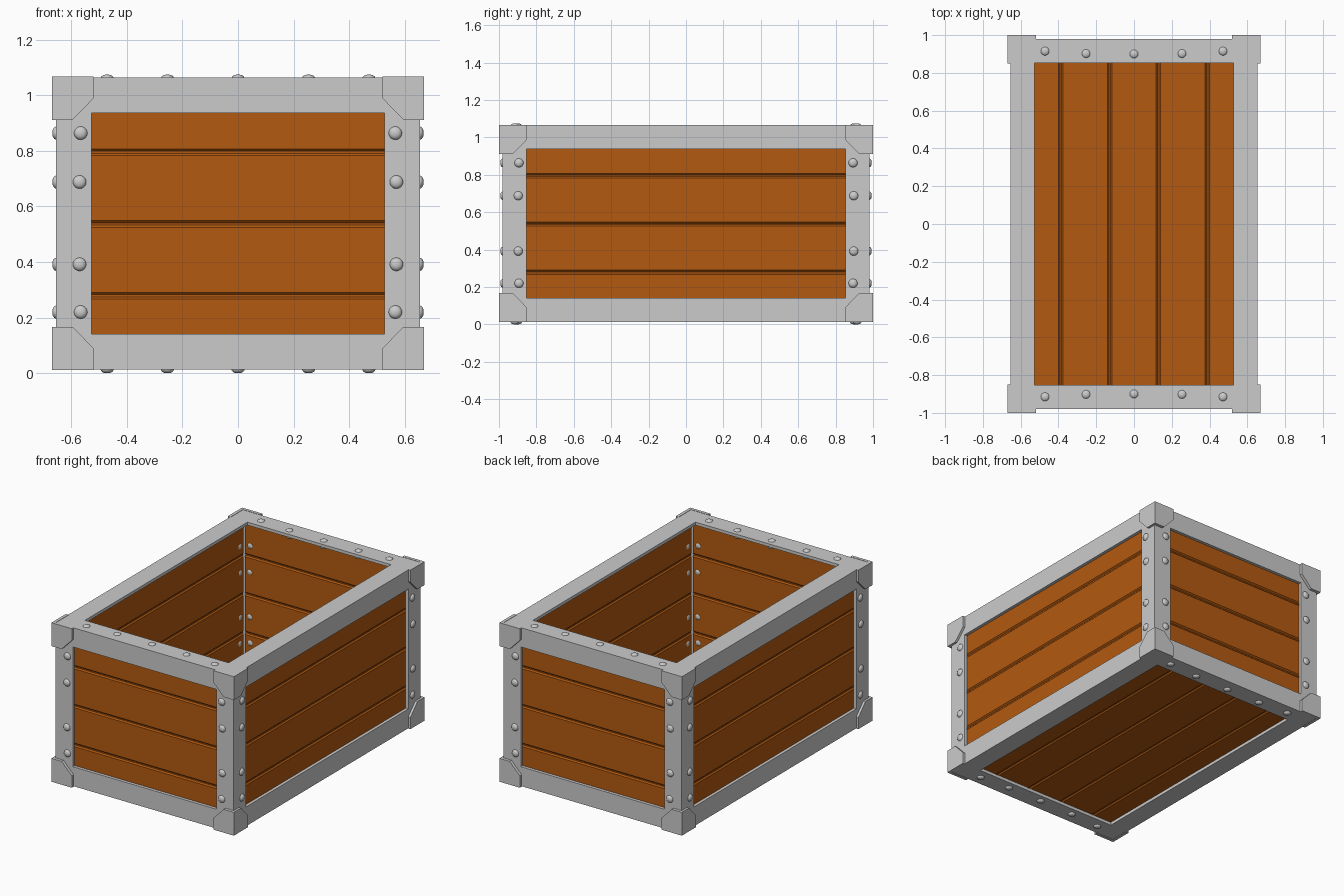
import bpy, bmesh, math
from mathutils import Matrix, Vector

if "Cube" in bpy.data.objects:
    bpy.data.objects.remove(bpy.data.objects["Cube"])

HX, HY, Z0, Z1 = 0.655, 0.98, 0.014, 1.065   # frame extents
ZC = (Z0 + Z1) / 2

wood = bpy.data.materials.new("wood")
wood.diffuse_color = (0.45, 0.1, 0.005, 1)
wood.use_nodes = True
wood.node_tree.nodes["Principled BSDF"].inputs["Base Color"].default_value = wood.diffuse_color


def finish(name, bm, mat=None, recalc=True):
    if recalc:
        bmesh.ops.recalc_face_normals(bm, faces=bm.faces)
    me = bpy.data.meshes.new(name)
    bm.to_mesh(me)
    bm.free()
    ob = bpy.data.objects.new(name, me)
    bpy.context.collection.objects.link(ob)
    if mat:
        me.materials.append(mat)
    return ob


def solidify(ob, thickness):
    m = ob.modifiers.new("thickness", 'SOLIDIFY')
    m.thickness = thickness
    m.offset = -1
    m.use_even_offset = True


# Metal frame: a box with a window cut in each side, made of thin plate
bm = bmesh.new()
bmesh.ops.create_cube(bm, size=1, matrix=Matrix.Translation((0, 0, ZC))
                      @ Matrix.Diagonal((2 * HX, 2 * HY, Z1 - Z0, 1)))
inner = bm.faces[:]
bmesh.ops.inset_individual(bm, faces=inner, thickness=0.128, use_even_offset=True)
bmesh.ops.delete(bm, geom=inner, context='FACES')
solidify(finish("metal_frame", bm), 0.02)


# Corner brackets: folded sheet with clipped corners
def bracket(name, sx, sy, sz):
    bm = bmesh.new()
    zt = Z1 + 0.002 if sz > 0 else Z0 - 0.002
    outline = [(0.15, 0), (0.15, 0.078), (0.075, 0.155), (0, 0.155), (0, 0)]
    for side in (0, 1):
        vs = []
        for s, d in outline:
            x, y = (0.67 - s, 1.0) if side == 0 else (0.67, 1.0 - s)
            vs.append(bm.verts.new((sx * x, sy * y, zt - sz * d)))
        f = bm.faces.new(vs)
        f.normal_update()
        out = Vector((0, sy, 0)) if side == 0 else Vector((sx, 0, 0))
        if f.normal.dot(out) < 0:
            f.normal_flip()
    bmesh.ops.remove_doubles(bm, verts=bm.verts, dist=1e-5)
    solidify(finish(name, bm, recalc=False), 0.02)


for sx, nx in ((-1, "left"), (1, "right")):
    for sy, ny in ((-1, "front"), (1, "back")):
        for sz, nz in ((-1, "bottom"), (1, "top")):
            bracket(f"corner_bracket_{ny}_{nx}_{nz}", sx, sy, sz)


# Board panels: profile with chamfered grooves on both faces, extruded
def panel(name, centre, axes, u0, u1, grooves, half_len):
    t, g = 0.012, 0.004
    edge = [(u0, t)]
    for c in grooves:
        edge += [(c - 0.012, t), (c - 0.004, g), (c + 0.004, g), (c + 0.012, t)]
    edge.append((u1, t))
    profile = edge + [(u, -w) for u, w in reversed(edge)]
    U, T, L = (Vector(a) for a in axes)
    bm = bmesh.new()
    face = bm.faces.new([bm.verts.new(Vector(centre) + U * u + T * w - L * half_len)
                         for u, w in profile])
    ext = bmesh.ops.extrude_face_region(bm, geom=[face])
    bmesh.ops.translate(bm, vec=L * 2 * half_len,
                        verts=[e for e in ext["geom"] if isinstance(e, bmesh.types.BMVert)])
    finish(name, bm, wood)


X, Y, Z = (1, 0, 0), (0, 1, 0), (0, 0, 1)
wall_grooves = (0.279, 0.537, 0.795)
for s, nx, ny in ((-1, "left", "front"), (1, "right", "back")):
    panel(f"{nx}_boards", (s * 0.6225, 0, 0), (Z, X, Y), 0.036, 1.044, wall_grooves, 0.93)
    panel(f"{ny}_boards", (0, s * 0.948, 0), (Z, Y, X), 0.036, 1.044, wall_grooves, 0.605)
panel("floor_boards", (0, 0, 0.0465), (X, Z, Y), -0.609, 0.609,
      (-0.387, -0.129, 0.129, 0.387), 0.934)


# Rivets: short domed pins passing through the frame and boards
def rivets(name, points, rot):
    half = [(0, 0.031), (0.012, 0.0295), (0.02, 0.025), (0.024, 0.018)]
    prof = half + [(r, -h) for r, h in reversed(half)]
    bm = bmesh.new()
    for p in points:
        vs = [bm.verts.new((r, 0, h)) for r, h in prof]
        es = [bm.edges.new(pair) for pair in zip(vs, vs[1:])]
        bmesh.ops.spin(bm, geom=vs + es, cent=(0, 0, 0), axis=(0, 0, 1),
                       angle=math.tau, steps=20, use_merge=True)
        new = [v for v in bm.verts if not v.tag]
        bmesh.ops.transform(bm, matrix=Matrix.Translation(p) @ rot, verts=new)
        for v in bm.verts:
            v.tag = True
    bmesh.ops.remove_doubles(bm, verts=bm.verts, dist=1e-5)
    ob = finish(name, bm)
    for f in ob.data.polygons:
        f.use_smooth = True


heights = ((0.22, 0), (0.392, 0.004), (0.688, 0.004), (0.864, 0))
alongs = ((-0.471, 0.915), (-0.254, 0.902), (0, 0.9), (0.254, 0.902), (0.471, 0.915))
rot_x = Matrix.Rotation(math.pi / 2, 4, 'Y')
rot_y = Matrix.Rotation(math.pi / 2, 4, 'X')
for s, nx, ny, nz in ((-1, "left", "front", "bottom"), (1, "right", "back", "top")):
    rivets(f"{ny}_rivets", [(m * (0.566 + d), s * 0.962, z)
                            for z, d in heights for m in (-1, 1)], rot_y)
    rivets(f"{nx}_rivets", [(s * 0.637, m * (0.893 + d), z)
                            for z, d in heights for m in (-1, 1)], rot_x)
    rivets(f"{nz}_rivets", [(x, m * y, 1.044 if s > 0 else 0.031)
                            for x, y in alongs for m in (-1, 1)], Matrix())
